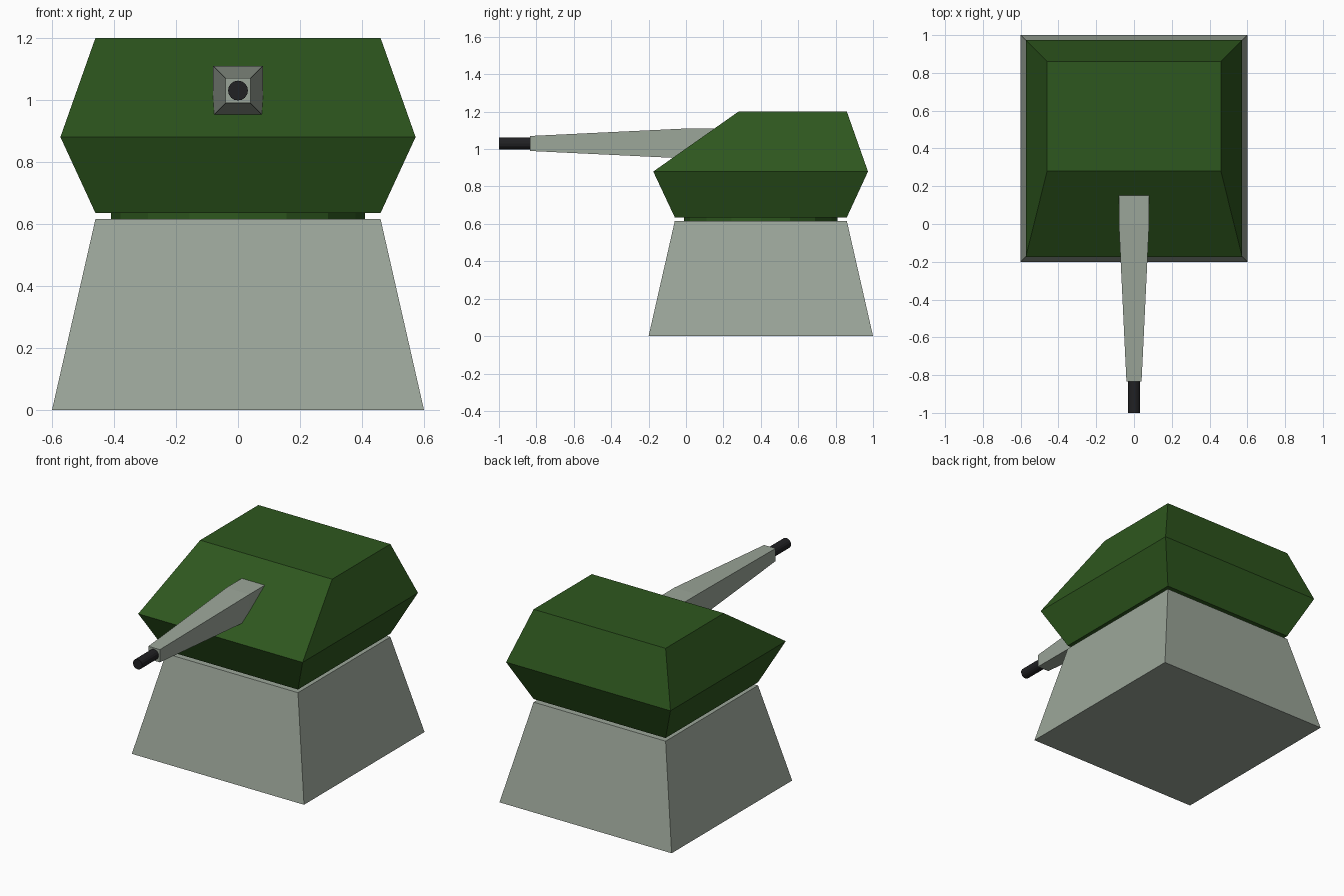
import bpy, bmesh
from math import radians

if "Cube" in bpy.data.objects:
    bpy.data.objects.remove(bpy.data.objects["Cube"])


def material(name, rgb):
    m = bpy.data.materials.new(name)
    m.diffuse_color = (*rgb, 1)
    m.use_nodes = True
    m.node_tree.nodes["Principled BSDF"].inputs["Base Color"].default_value = m.diffuse_color
    return m


GREY = material("pale_grey_green", (0.33, 0.38, 0.32))
GREEN = material("dark_green", (0.027, 0.095, 0.013))
BLACK = material("black", (0.015, 0.015, 0.017))


def loft(name, rings, mat):
    """Skin a stack of four-cornered rings and cap both ends."""
    bm = bmesh.new()
    loops = [[bm.verts.new(co) for co in ring] for ring in rings]
    for a, b in zip(loops, loops[1:]):
        for i in range(4):
            j = (i + 1) % 4
            bm.faces.new((a[i], a[j], b[j], b[i]))
    bm.faces.new(loops[0])
    bm.faces.new(loops[-1])
    bmesh.ops.recalc_face_normals(bm, faces=bm.faces)
    mesh = bpy.data.meshes.new(name)
    bm.to_mesh(mesh)
    bm.free()
    ob = bpy.data.objects.new(name, mesh)
    bpy.context.collection.objects.link(ob)
    mesh.materials.append(mat)


def level(z, half, front, back):
    return [(-half, front, z), (half, front, z), (half, back, z), (-half, back, z)]


def section(y, half, z=1.03):
    return [(-half, y, z - half), (half, y, z - half), (half, y, z + half), (-half, y, z + half)]


def cylinder(name, radius, depth, loc, mat, rot=(0, 0, 0)):
    bpy.ops.mesh.primitive_cylinder_add(vertices=16, radius=radius, depth=depth,
                                        location=loc, rotation=rot)
    bpy.context.object.name = name
    bpy.context.object.data.materials.append(mat)


# Tapered pedestal
loft("base", [level(0, 0.6, -0.2, 1.0), level(0.615, 0.46, -0.06, 0.86)], GREY)

# Turning ring in the gap below the turret
cylinder("swivel_ring", 0.41, 0.04, (0, 0.4, 0.625), GREEN)

# Faceted turret with sloping front
loft("turret", [level(0.635, 0.46, -0.06, 0.86),
                level(0.88, 0.573, -0.175, 0.973),
                level(1.2, 0.46, 0.28, 0.86)], GREEN)

# Square tapering barrel, straight where it enters the turret
loft("barrel", [section(-0.835, 0.04), section(0, 0.08), section(0.25, 0.08)], GREY)

# Round muzzle
cylinder("muzzle", 0.032, 0.18, (0, -0.91, 1.03), BLACK, (radians(90), 0, 0))
